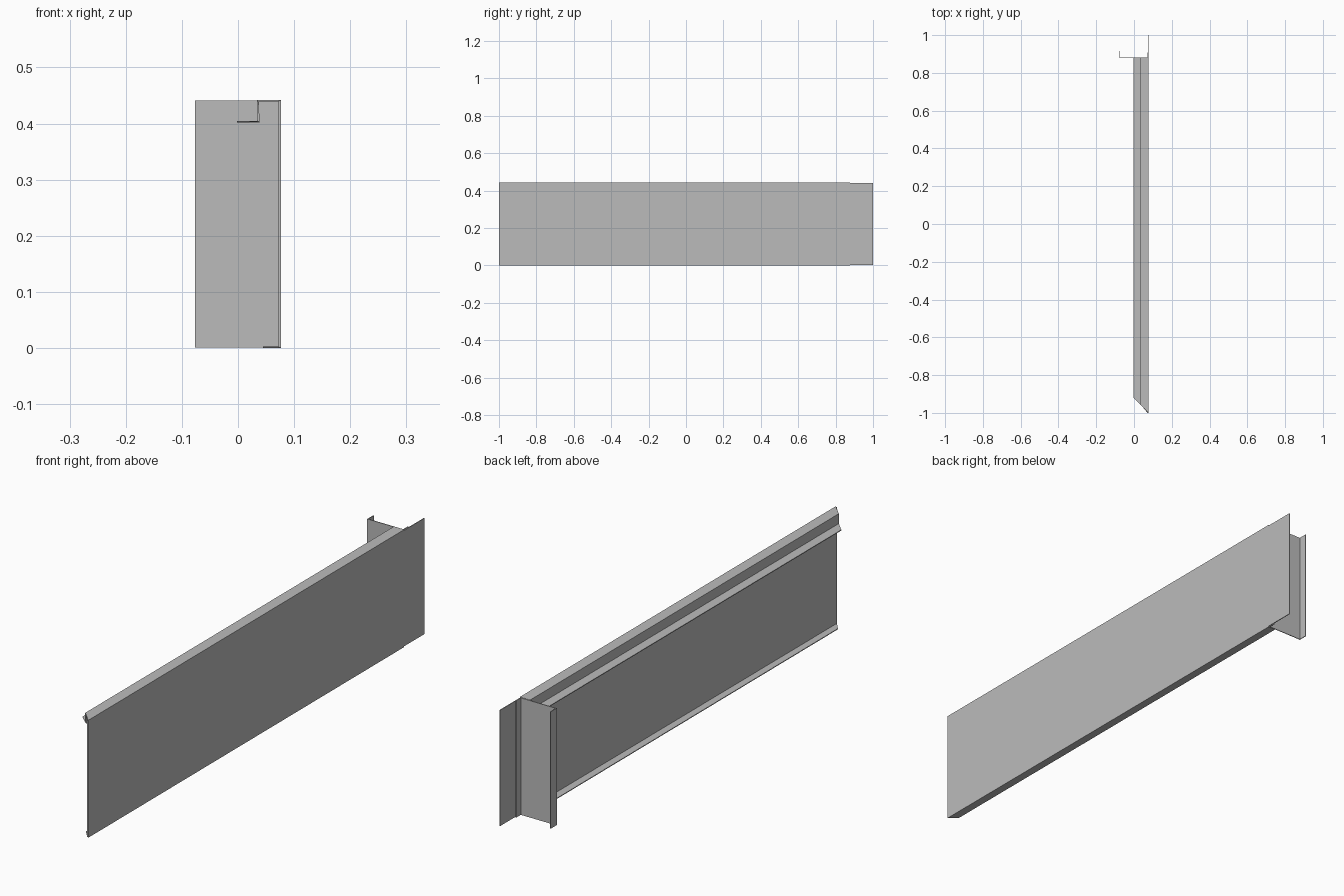
import bpy
import bmesh

cube = bpy.data.objects.get("Cube")
if cube:
    bpy.data.objects.remove(cube, do_unlink=True)

THICK = 0.003
HALF_W, HEIGHT = 0.077, 0.442
BRACKET_Y = 0.878

steel = bpy.data.materials.new("grey_sheet_metal")
steel.use_nodes = True
GREY = (0.5, 0.5, 0.5, 1.0)
steel.diffuse_color = GREY
steel.node_tree.nodes["Principled BSDF"].inputs["Base Color"].default_value = GREY


def bent_sheet(name, starts, ends, side):
    """Fold a sheet between two matching lines, thickened to one side."""
    bm = bmesh.new()
    a = [bm.verts.new(p) for p in starts]
    b = [bm.verts.new(p) for p in ends]
    for i in range(len(a) - 1):
        bm.faces.new((a[i], a[i + 1], b[i + 1], b[i]))
    mesh = bpy.data.meshes.new(name)
    bm.to_mesh(mesh)
    bm.free()
    mesh.materials.append(steel)
    obj = bpy.data.objects.new(name, mesh)
    bpy.context.collection.objects.link(obj)
    mod = obj.modifiers.new("sheet_thickness", "SOLIDIFY")
    mod.thickness = THICK
    mod.offset = side
    mod.use_even_offset = True
    return obj


# Long panel with bottom lip and stepped top lip, mitred at the front end
profile = [(0.045, 0), (HALF_W, 0), (HALF_W, HEIGHT),
           (0.034, HEIGHT), (0.034, 0.405), (-0.002, 0.405)]
bent_sheet("folded_panel",
           [(x, -1 + HALF_W - x, z) for x, z in profile],
           [(x, BRACKET_Y, z) for x, z in profile], 1)

# Flat tab carrying the panel face past the bracket
tab = [(HALF_W, THICK), (HALF_W, HEIGHT - THICK)]
bent_sheet("panel_end_tab",
           [(x, BRACKET_Y, z) for x, z in tab],
           [(x, 1, z) for x, z in tab], 1)

# Upright channel bracket closing the back end
channel = [(-HALF_W, 0.915), (-HALF_W, BRACKET_Y),
           (HALF_W - THICK, BRACKET_Y), (HALF_W - THICK, 0.907)]
bent_sheet("end_bracket",
           [(x, y, 0.001) for x, y in channel],
           [(x, y, HEIGHT - 0.001) for x, y in channel], -1)
